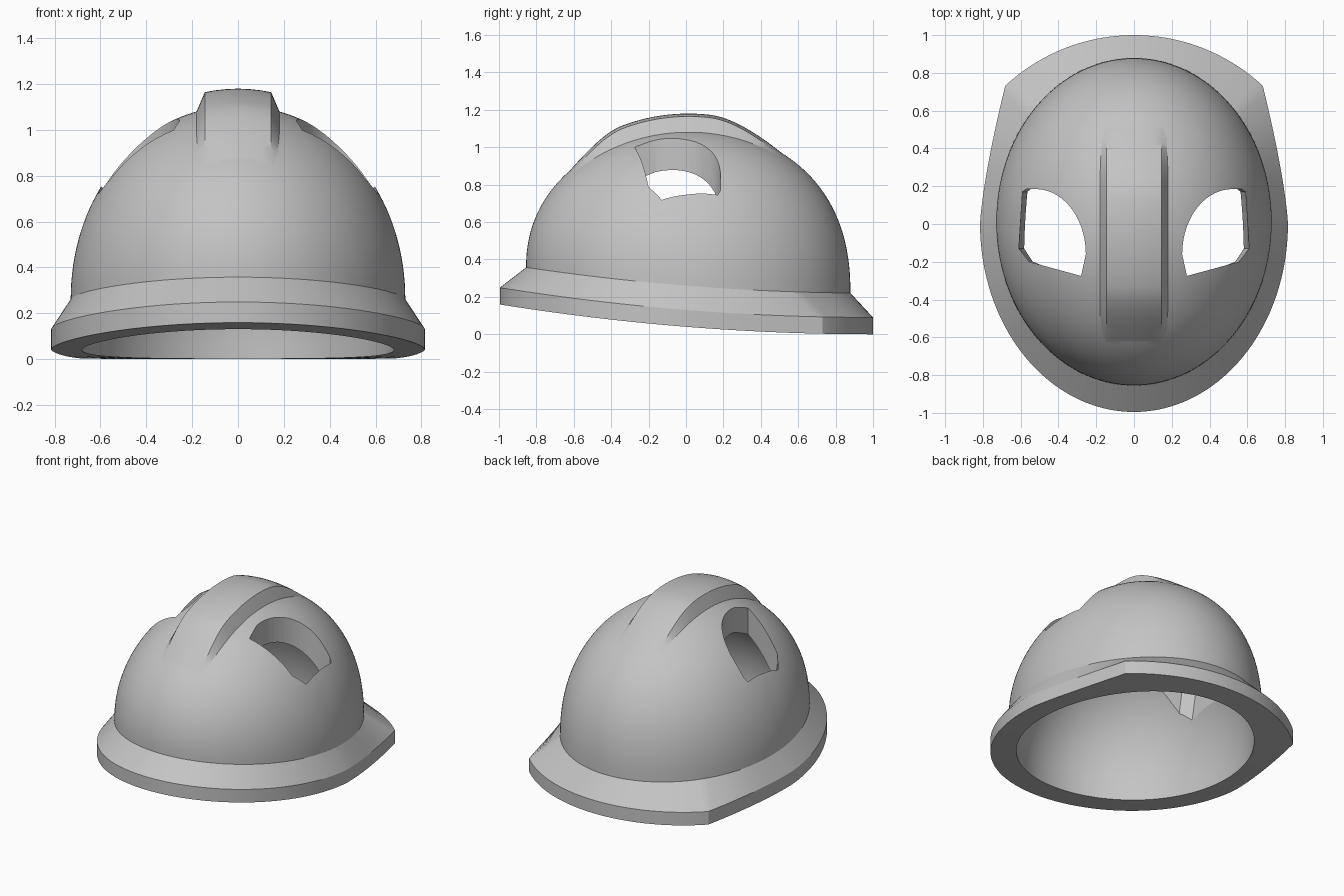
import bpy, bmesh, math

cube = bpy.data.objects.get("Cube")
if cube:
    bpy.data.objects.remove(cube, do_unlink=True)

grey = bpy.data.materials.new("shell grey")
grey.use_nodes = True
grey.diffuse_color = (0.55, 0.55, 0.55, 1)
grey.node_tree.nodes["Principled BSDF"].inputs["Base Color"].default_value = (0.55, 0.55, 0.55, 1)

SEG = 192
CY = 0.012          # centre of the dome along y
OUTER = (0.73, 0.867)
INNER = (0.68, 0.82)


def tilt(y):
    """Height of the curved lower edge of the brim."""
    return 0.04 * (1 - y) ** 2


def dome_z(x, y, size, lift, top, power):
    rho = min(1, math.hypot(x / size[0], (y - CY) / size[1]))
    base = tilt(y) + lift
    return base + (top - base) * (1 - rho ** power) ** (1 / power)


def outer_z(x, y):
    return dome_z(x, y, OUTER, 0.22, 1.105, 2.03 + 0.25 * max(y, -0.4 * y))


def inner_z(x, y):
    return dome_z(x, y, INNER, 0.05, 0.95, 2)


def smooth(t):
    t = max(0, min(1, t))
    return t * t * (3 - 2 * t)


def make_object(name, bm):
    bmesh.ops.recalc_face_normals(bm, faces=bm.faces)
    mesh = bpy.data.meshes.new(name)
    bm.to_mesh(mesh)
    bm.free()
    mesh.materials.append(grey)
    obj = bpy.data.objects.new(name, mesh)
    bpy.context.collection.objects.link(obj)
    return obj


def loft(name, rings, caps=True):
    """Skin a list of closed rings; one-point rings become poles."""
    bm = bmesh.new()
    loops = [[bm.verts.new(p) for p in ring] for ring in rings]
    for a, b in zip(loops, loops[1:]):
        n = max(len(a), len(b))
        for i in range(n):
            j = (i + 1) % n
            if len(a) == 1:
                bm.faces.new((a[0], b[i], b[j]))
            elif len(b) == 1:
                bm.faces.new((a[i], b[0], a[j]))
            else:
                bm.faces.new((a[i], b[i], b[j], a[j]))
    if caps:
        bm.faces.new(loops[0])
        bm.faces.new(loops[-1])
    return make_object(name, bm)


def ellipse_ring(size, rho, height):
    ring = []
    for i in range(SEG):
        t = math.tau * i / SEG
        a = math.atan2(math.sin(t) / size[1], math.cos(t) / size[0])
        x, y = size[0] * rho * math.cos(a), CY + size[1] * rho * math.sin(a)
        ring.append((x, y, height(x, y)))
    return ring


def brim_side(y):
    """Half width of the brim behind its widest point."""
    return 0.815 - 0.203 * y ** 1.35


def brim_ring(lift):
    """Oval in front, gently tapering sides and a cornered arc at the back."""
    ring = []
    for i in range(SEG):
        t = math.tau * i / SEG
        c, s = math.cos(t), math.sin(t)
        r = 1
        if s < 0:
            r = 1 / math.hypot(c / 0.815, s / 0.995)
        elif abs(c) > brim_side(s):
            for _ in range(12):
                r = brim_side(r * s) / abs(c)
        ring.append((r * c, r * s, tilt(r * s) + lift))
    return ring


# Shell: outer dome, brim, then inner dome
STEPS = 36
rhos = [math.sin(math.pi / 2 * k / STEPS) for k in range(1, STEPS + 1)]
rings = [[(0, CY, outer_z(0, CY))]]
rings += [ellipse_ring(OUTER, r, outer_z) for r in rhos]
rings += [brim_ring(0.09), brim_ring(0)]
rings += [ellipse_ring(INNER, 1, lambda x, y: tilt(y))]
rings += [ellipse_ring(INNER, r, inner_z) for r in reversed(rhos)]
rings += [[(0, CY, inner_z(0, CY))]]
shell = loft("helmet_shell", rings, caps=False)

# Raised central ridge that fades into the dome at both ends
sections = []
for k in range(57):
    y = -0.74 + 1.4 * k / 56
    h = 0.085 * smooth((y + 0.7) / 0.36) * smooth((0.62 - y) / 0.5) - 0.01
    w = 0.187
    side = outer_z(w, y)
    crest = [(x, y, outer_z(x, y) + h) for x in (-0.145, -0.1, -0.05, 0, 0.05, 0.1, 0.145)]
    sections.append([(-w, y, side - 0.06), (-w, y, side - 0.012)] + crest
                    + [(w, y, side - 0.012), (w, y, side - 0.06)])
ridge = loft("ridge", sections)

# Cutters for the two side openings, narrowing a little inside the wall
cutters = []
for sign, name in ((1, "left_opening_cutter"), (-1, "right_opening_cutter")):
    outline = [(0.52 + 0.265 * math.cos(a), -0.16 + 0.345 * math.sin(a))
               for a in (math.pi / 2 * (1 + k / 14) for k in range(15))]
    outline += [(0.28, -0.275), (0.555, -0.2), (0.61, -0.13), (0.59, 0.17), (0.57, 0.185)]
    cutters.append(loft(name, [[(sign * (x - inset * (x > 0.5)), y, z) for x, y in outline]
                               for z, inset in ((0.4, 0.045), (0.72, 0), (1.3, 0))]))

# Join the ridge and cut the openings
bpy.context.view_layer.objects.active = shell
for helper, operation in [(ridge, "UNION")] + [(c, "DIFFERENCE") for c in cutters]:
    mod = shell.modifiers.new(helper.name, "BOOLEAN")
    mod.object = helper
    mod.operation = operation
    mod.solver = "EXACT"
    bpy.ops.object.modifier_apply(modifier=mod.name)
    bpy.data.objects.remove(helper, do_unlink=True)

bpy.ops.object.select_all(action="DESELECT")
shell.select_set(True)
bpy.ops.object.shade_smooth_by_angle(angle=math.radians(28))
